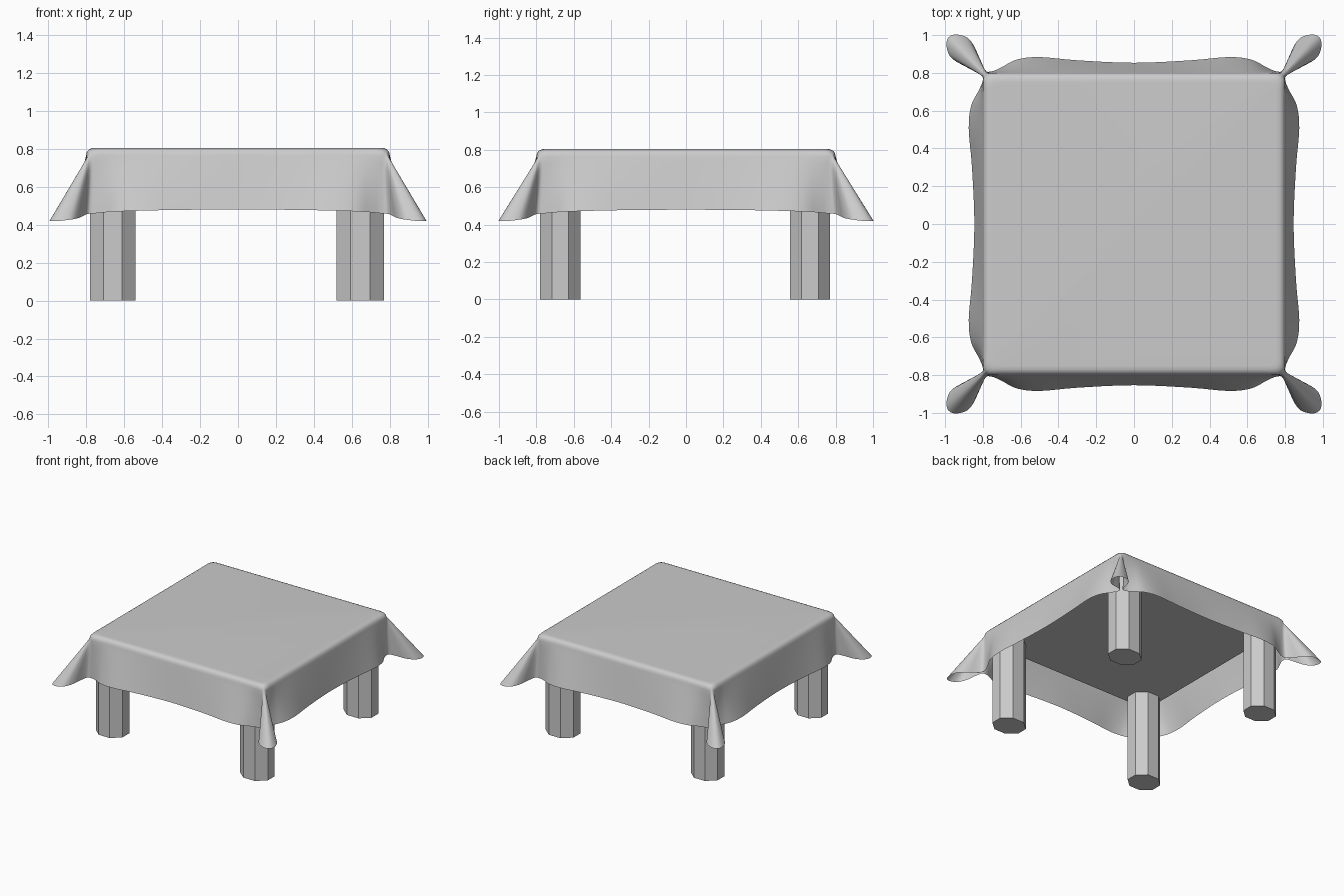
import bpy, bmesh, math
from mathutils import Vector

if "Cube" in bpy.data.objects:
    bpy.data.objects.remove(bpy.data.objects["Cube"])


def finish(bm, name):
    mesh = bpy.data.meshes.new(name)
    bm.to_mesh(mesh)
    bm.free()
    obj = bpy.data.objects.new(name, mesh)
    bpy.context.collection.objects.link(obj)
    return obj


def prism(name, outline, z0, z1):
    bm = bmesh.new()
    lo = [bm.verts.new((x, y, z0)) for x, y in outline]
    hi = [bm.verts.new((x, y, z1)) for x, y in outline]
    bm.faces.new(lo[::-1])
    bm.faces.new(hi)
    n = len(lo)
    for i in range(n):
        j = (i + 1) % n
        bm.faces.new((lo[i], lo[j], hi[j], hi[i]))
    return finish(bm, name)


# Cloth: half of one side, from its middle to the corner fold
# (hem x, y, z, then the matching point on the table edge x, y)
HALF = [
    (0, .845, .48, 0, .80), (.30, .858, .478, .30, .80),
    (.50, .875, .474, .50, .80), (.62, .862, .470, .62, .80),
    (.70, .822, .465, .70, .80), (.75, .801, .460, .745, .80),
    (.79, .803, .457, .765, .798), (.815, .85, .447, .775, .795),
    (.840, .92, .435, .780, .792), (.88, .975, .427, .783, .790),
    (.94, .993, .42, .786, .788),
]
TIP = (.98, .98, .42, .787, .787)
quarter = HALF + [TIP] + [(y, x, z, v, u) for x, y, z, u, v in HALF[:0:-1]]
ctrl = []
for k in range(4):
    ctrl += quarter
    quarter = [(y, -x, z, v, -u) for x, y, z, u, v in quarter]


def smooth_loop(pts, steps):
    """Closed Catmull-Rom curve through the points."""
    out, n = [], len(pts)
    for i in range(n):
        a, b, c, d = (pts[(i + k) % n] for k in (-1, 0, 1, 2))
        for s in range(steps):
            t = s / steps
            out.append(b + 0.5 * t * (c - a + t * (2 * a - 5 * b + 4 * c - d
                       + t * (3 * (b - c) + d - a))))
    return out


EDGE_Z = .765
hem = smooth_loop([Vector((x, y * 1.01, z)) for x, y, z, u, v in ctrl], 4)
edge = smooth_loop([Vector((u, v, EDGE_Z)) for x, y, z, u, v in ctrl], 4)

# Rounded shoulder rings, then straight drape down to the hem
rings = []
for inset, z in ((.05, .804), (.03, .803), (.015, .796), (.004, .783)):
    f = (.8 - inset) / .8
    rings.append([Vector((p.x * f, p.y * f, z)) for p in edge])
for k in range(9):
    rings.append([e.lerp(h, k / 8) for e, h in zip(edge, hem)])

bm = bmesh.new()
rows = [[bm.verts.new(p) for p in ring] for ring in rings]
bm.faces.new(rows[0][::-1])          # outline runs clockwise
n = len(hem)
for a, b in zip(rows, rows[1:]):
    for i in range(n):
        j = (i + 1) % n
        bm.faces.new((a[i], a[j], b[j], b[i]))
cloth = finish(bm, "tablecloth")
bpy.context.view_layer.objects.active = cloth
cloth.select_set(True)
bpy.ops.object.shade_smooth_by_angle(angle=math.radians(50))

# Table top hidden under the cloth
S = .77
prism("table_top", [(-S, -S), (S, -S), (S, S), (-S, S)], .71, .78)

# Eight-sided legs
for side, cx, w in (("left", -.66, .24), ("right", .645, .25)):
    for end, cy in (("front", -.672), ("back", .663)):
        r = 1 / math.cos(math.pi / 8) / 2
        ring = [(cx + w * r * math.cos(math.pi / 8 + i * math.pi / 4),
                 cy + .215 * r * math.sin(math.pi / 8 + i * math.pi / 4))
                for i in range(8)]
        prism(f"{end}_{side}_leg", ring, 0, .72)
